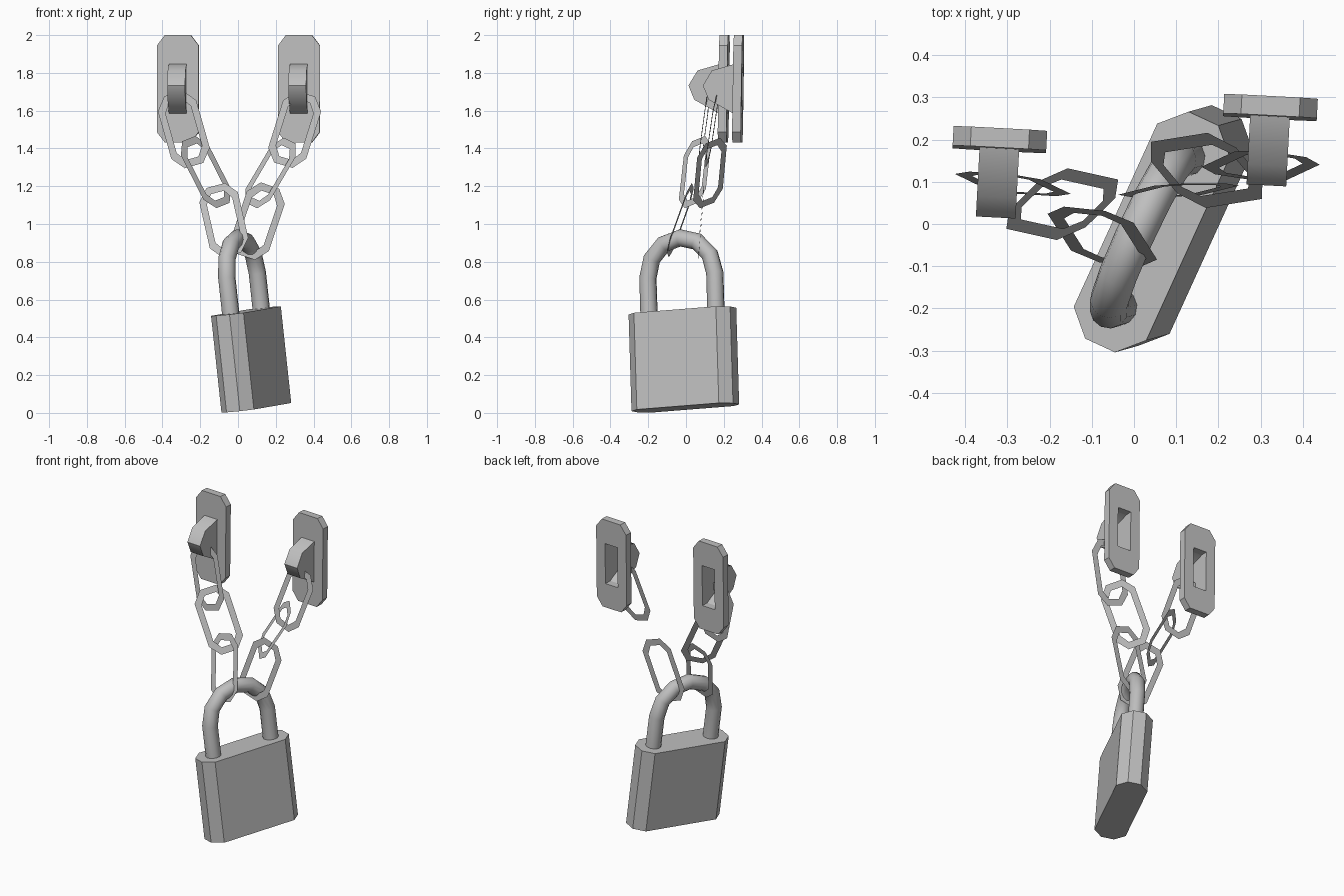
import bpy
import bmesh
import math
from mathutils import Matrix, Vector

default = bpy.data.objects.get("Cube")
if default:
    bpy.data.objects.remove(default, do_unlink=True)

steel = bpy.data.materials.new("grey_steel")
steel.use_nodes = True
GREY = (0.52, 0.52, 0.52, 1.0)
steel.diffuse_color = GREY
steel.node_tree.nodes["Principled BSDF"].inputs["Base Color"].default_value = GREY


def frame(origin, x_axis, y_axis):
    """Orthonormal placement matrix from an origin and two rough axes."""
    x = Vector(x_axis).normalized()
    z = x.cross(Vector(y_axis)).normalized()
    y = z.cross(x)
    m = Matrix((x, y, z)).transposed().to_4x4()
    m.translation = Vector(origin)
    return m


def octagon(half_x, half_y, cut_x, cut_y):
    """Rectangle with its four corners cut off."""
    ex, ey = half_x - cut_x, half_y - cut_y
    return [(half_x, -ey), (half_x, ey), (ex, half_y), (-ex, half_y),
            (-half_x, ey), (-half_x, -ey), (-ex, -half_y), (ex, -half_y)]


def rectangle(half_x, half_y, shift=0.0):
    return [(half_x, shift - half_y), (half_x, shift + half_y),
            (-half_x, shift + half_y), (-half_x, shift - half_y)]


def finish(name, bm, matrix):
    bmesh.ops.recalc_face_normals(bm, faces=bm.faces)
    mesh = bpy.data.meshes.new(name)
    bm.to_mesh(mesh)
    bm.free()
    mesh.materials.append(steel)
    obj = bpy.data.objects.new(name, mesh)
    obj.matrix_world = matrix
    bpy.context.collection.objects.link(obj)
    return obj


def flat_shape(name, loops, depth, matrix):
    """Fill nested outlines (outer, then hole) and extrude along local z."""
    bm = bmesh.new()
    edges = []
    for loop in loops:
        verts = [bm.verts.new((x, y, 0)) for x, y in loop]
        edges += [bm.edges.new((v, verts[i - 1])) for i, v in enumerate(verts)]
    if len(loops) == 1:
        bm.faces.new(bm.verts)
    else:
        bmesh.ops.triangle_fill(bm, edges=edges, use_beauty=True)
    if depth:
        result = bmesh.ops.extrude_face_region(
            bm, geom=bm.faces[:], use_keep_orig=True)
        moved = [g for g in result["geom"] if isinstance(g, bmesh.types.BMVert)]
        bmesh.ops.translate(bm, verts=moved, vec=(0, 0, depth))
    return finish(name, bm, matrix)


# Padlock body: tilted block with cut corners, origin at its top centre
up = Vector((-0.107, -0.03, 0.994)).normalized()
along = Vector((0.42, 0.907, 0))
along -= up * along.dot(up)
lock = frame((0.042, -0.019, 0.539), along, up.cross(along))
flat_shape("lock_body", [octagon(0.296, 0.095, 0.057, 0.056)], -0.515, lock)

# Shackle: round bar bent into a U
path = [(-0.195, -0.02)]
for i in range(7):
    t = math.pi * (1 - i / 6)
    path.append((0.195 * math.cos(t), 0.19 + 0.2 * math.sin(t)))
path.append((0.195, -0.02))
curve = bpy.data.curves.new("shackle", "CURVE")
curve.dimensions = "3D"
curve.bevel_depth = 0.046
curve.bevel_resolution = 4
curve.use_fill_caps = True
spline = curve.splines.new("POLY")
spline.points.add(len(path) - 1)
for point, (x, z) in zip(spline.points, path):
    point.co = (x, 0, z, 1)
curve.materials.append(steel)
shackle = bpy.data.objects.new("shackle", curve)
shackle.matrix_world = lock
bpy.context.collection.objects.link(shackle)
bpy.ops.object.select_all(action="DESELECT")
shackle.select_set(True)
bpy.context.view_layer.objects.active = shackle
bpy.ops.object.convert(target="MESH")
bpy.ops.object.shade_smooth_by_angle(angle=math.radians(50))

# Chain links: thin flat rings, each with a centre, long axis and width axis
links = {
    "right_link_top": ((-0.287, 0.095, 1.50), (0.27, -0.13, -0.95), (0.96, -0.06, 0.28)),
    "right_link_middle": ((-0.17, 0.047, 1.275), (0.45, -0.10, -0.88), (0.68, 0.67, 0.27)),
    "right_link_bottom": ((-0.075, -0.03, 1.02), (0.21, -0.33, -0.92), (0.95, -0.10, 0.25)),
    "left_link_top": ((0.30, 0.138, 1.50), (-0.30, -0.14, -0.95), (0.94, -0.15, -0.29)),
    "left_link_middle": ((0.172, 0.127, 1.27), (-0.50, -0.08, -0.85), (-0.62, 0.75, 0.29)),
    "left_link_bottom": ((0.105, 0.08, 1.015), (-0.32, -0.08, -0.94), (0.94, 0.0, -0.32)),
}
for name, (centre, long_axis, width_axis) in links.items():
    outer = octagon(0.2, 0.106, 0.068, 0.055)
    inner = octagon(0.16, 0.07, 0.05, 0.035)
    flat_shape(name, [outer, inner], 0, frame(centre, long_axis, width_axis))


def staple(name, matrix, half_width):
    """Rounded hollow staple, open at the back."""
    side = [(0.13, 0), (0.095, 0.115), (0.015, 0.162), (-0.06, 0.13), (-0.13, 0)]
    bm = bmesh.new()
    rows = [[bm.verts.new((x, y, z)) for y, z in side]
            for x in (-half_width, half_width)]
    for row in rows:
        bm.faces.new(row)
    for i in range(len(side) - 1):
        bm.faces.new((rows[0][i], rows[0][i + 1], rows[1][i + 1], rows[1][i]))
    bm.normal_update()
    obj = finish(name, bm, matrix)
    for poly in obj.data.polygons:
        poly.use_smooth = abs(poly.normal.x) < 0.5
    bpy.ops.object.select_all(action="DESELECT")
    obj.select_set(True)
    bpy.context.view_layer.objects.active = obj
    bpy.ops.object.shade_smooth_by_angle(angle=math.radians(50))


# Wall plates, each with an opening behind its staple; local z faces forward
yaw = math.radians(-3)
plate_x = (math.cos(yaw), math.sin(yaw), 0)
for side, x, y in (("right", -0.319, 0.177), ("left", 0.322, 0.253)):
    place = frame((x, y, 1.716), plate_x, (0, 0.015, 1))
    outline = octagon(0.111, 0.284, 0.042, 0.055)
    opening = rectangle(0.046, 0.13)
    flat_shape(side + "_wall_plate", [outline, opening], -0.046, place)
    staple(side + "_staple", place, 0.047)
